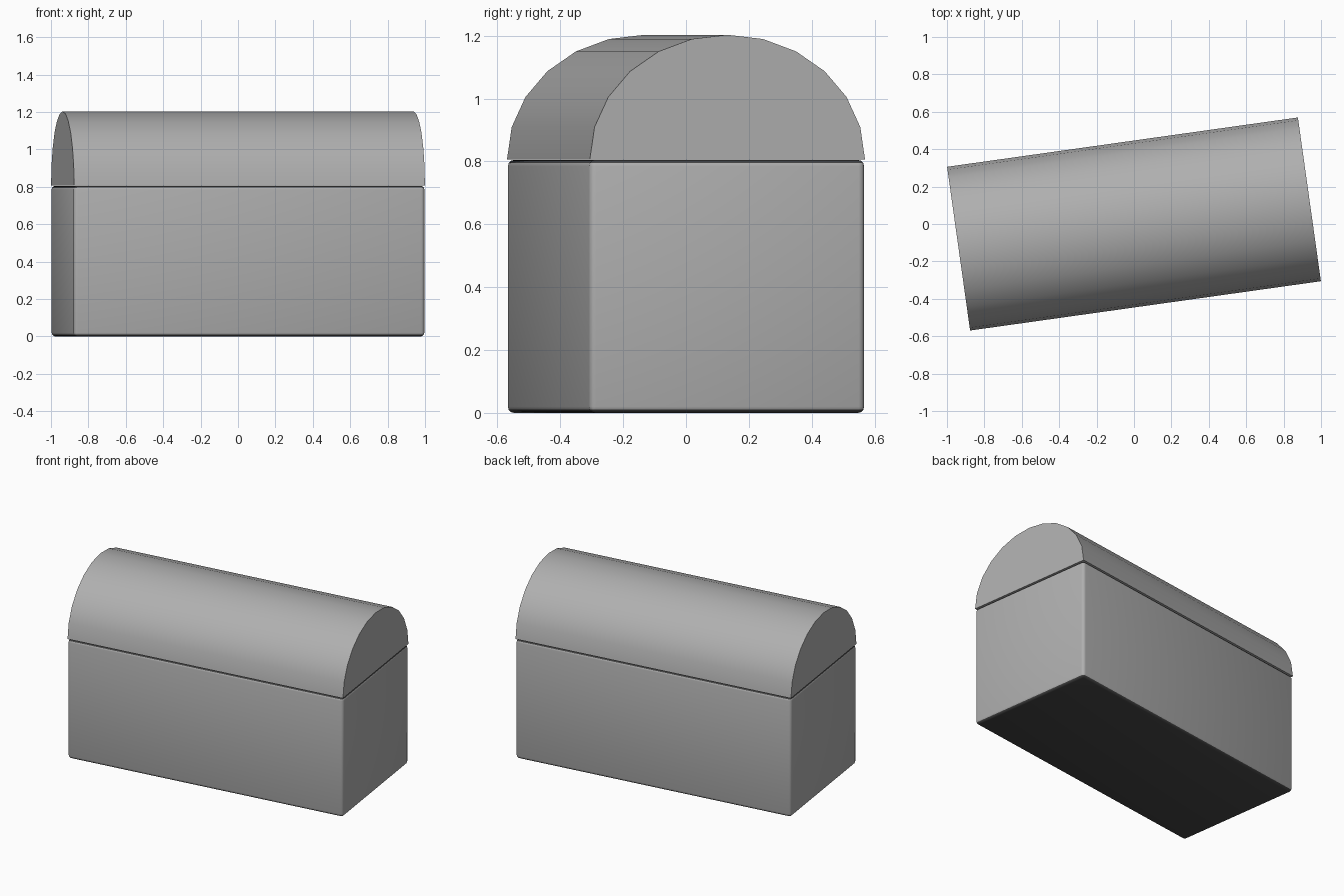
import bpy
import bmesh
from math import cos, sin, pi, radians

if "Cube" in bpy.data.objects:
    bpy.data.objects.remove(bpy.data.objects["Cube"], do_unlink=True)

LENGTH, WIDTH = 1.894, 0.884
BODY_TOP, LID_BASE, LID_RISE = 0.805, 0.807, 0.396
TURN = radians(8)


def make_material(name, value):
    colour = (value, value, value, 1)
    mat = bpy.data.materials.new(name)
    mat.use_nodes = True
    mat.diffuse_color = colour
    mat.node_tree.nodes["Principled BSDF"].inputs["Base Color"].default_value = colour
    return mat


mid_grey = make_material("mid_grey", 0.43)
near_black = make_material("near_black", 0.06)


def add_part(name, bm, materials):
    """Turn a bmesh into an active object set at the chest's angle."""
    mesh = bpy.data.meshes.new(name)
    bm.to_mesh(mesh)
    bm.free()
    for mat in materials:
        mesh.materials.append(mat)
    obj = bpy.data.objects.new(name, mesh)
    bpy.context.collection.objects.link(obj)
    obj.rotation_euler.z = TURN
    for other in bpy.context.selected_objects:
        other.select_set(False)
    obj.select_set(True)
    bpy.context.view_layer.objects.active = obj


# Chest body: rounded box, grey walls, dark top, bottom and rims
bm = bmesh.new()
bmesh.ops.create_cube(bm, size=1)
for v in bm.verts:
    v.co.x *= LENGTH
    v.co.y *= WIDTH
    v.co.z = (v.co.z + 0.5) * BODY_TOP
bmesh.ops.bevel(bm, geom=bm.edges[:], offset=0.02, segments=3,
                profile=0.5, affect='EDGES')
bm.normal_update()
for f in bm.faces:
    f.material_index = int(abs(f.normal.z) > 0.5)
add_part("chest_body", bm, [mid_grey, near_black])
bpy.ops.object.shade_smooth()

# Domed lid: half of a 24-sided elliptical barrel, just above the body
bm = bmesh.new()
STEPS = 12
arch = [bm.verts.new((-LENGTH / 2, cos(pi * i / STEPS) * WIDTH / 2,
                      LID_BASE + sin(pi * i / STEPS) * LID_RISE))
        for i in range(STEPS + 1)]
end = bm.faces.new(arch)
ext = bmesh.ops.extrude_face_region(bm, geom=[end], use_keep_orig=True)
for v in ext["geom"]:
    if isinstance(v, bmesh.types.BMVert):
        v.co.x += LENGTH
bmesh.ops.recalc_face_normals(bm, faces=bm.faces)
add_part("chest_lid", bm, [mid_grey])
bpy.ops.object.shade_smooth_by_angle(angle=radians(30))
